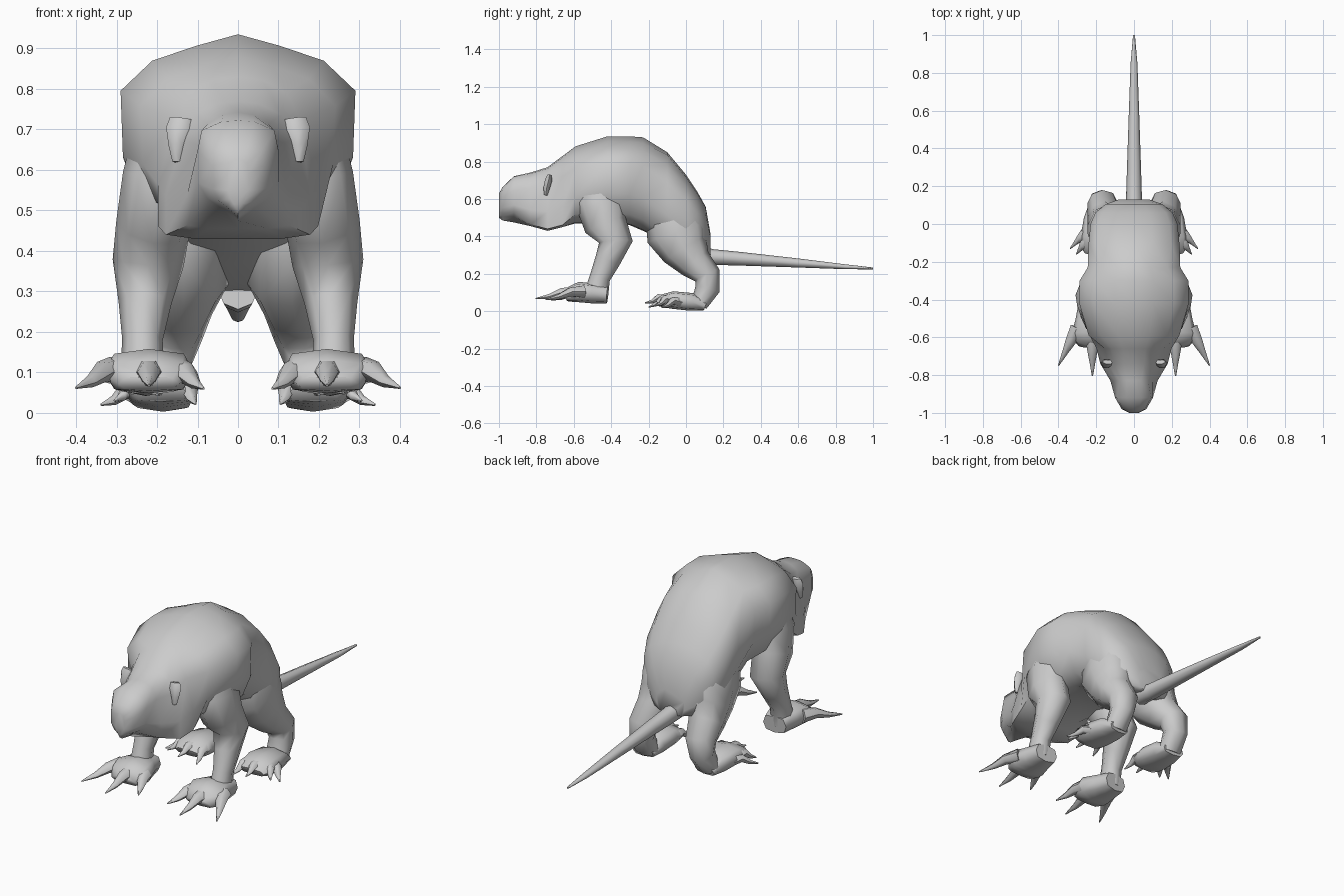
import bpy, bmesh, math
from mathutils import Vector


def loft(name, rings, mirror=False, angle=60):
    """Skin a list of equal-length closed rings, capping both ends."""
    bm = bmesh.new()
    loops = [[bm.verts.new(p) for p in r] for r in rings]
    n = len(loops[0])
    for a, b in zip(loops, loops[1:]):
        for i in range(n):
            j = (i + 1) % n
            bm.faces.new((a[i], a[j], b[j], b[i]))
    bm.faces.new(loops[0])
    bm.faces.new(loops[-1])
    bmesh.ops.recalc_face_normals(bm, faces=bm.faces)
    me = bpy.data.meshes.new(name)
    bm.to_mesh(me)
    bm.free()
    ob = bpy.data.objects.new(name, me)
    bpy.context.collection.objects.link(ob)
    if mirror:
        mod = ob.modifiers.new("Mirror", 'MIRROR')
        mod.use_axis = (True, False, False)
        mod.use_mirror_merge = False
    bpy.ops.object.select_all(action='DESELECT')
    ob.select_set(True)
    bpy.context.view_layer.objects.active = ob
    bpy.ops.object.shade_smooth_by_angle(angle=math.radians(angle))
    return ob


def tube(name, pts, n=8, power=1.0, mirror=True):
    """Limb along (x, y, z, half width, half depth) points."""
    P = [Vector(p[:3]) for p in pts]
    rings = []
    for i, p in enumerate(pts):
        t = (P[min(i + 1, len(P) - 1)] - P[max(i - 1, 0)]).normalized()
        side = Vector((1, 0, 0))
        side = (side - t * side.dot(t)).normalized()
        up = t.cross(side)
        ring = []
        for k in range(n):
            a = 2 * math.pi * k / n
            c, s = math.cos(a), math.sin(a)
            c = math.copysign(abs(c) ** power, c)
            s = math.copysign(abs(s) ** power, s)
            ring.append(P[i] + side * c * p[3] + up * s * p[4])
        rings.append(ring)
    return loft(name, rings, mirror)


# half cross-sections, bottom to top: (width fraction, height fraction)
SNOUT = [(0, 0), (.4, .12), (.75, .22), (1, .38), (1, .7), (.9, .9), (.4, .99), (0, 1)]
HEAD = [(0, 0), (.6, 0), (1, .03), (1, .3), (.78, .72), (.6, .9), (.3, .98), (0, 1)]
BODY = [(0, 0), (.5, .01), (.82, .12), (.98, .35), (1, .7), (.73, .86), (.35, .94), (0, 1)]
RUMP = [(0, 0), (.4, -.01), (.8, .05), (1, .3), (1, .66), (.82, .85), (.4, .97), (0, 1)]

# head and body in one skin: y, top z, bottom z, half width, section
stations = [
    (-1.0, .63, .50, .025, SNOUT), (-.98, .665, .485, .065, SNOUT),
    (-.92, .722, .475, .10, SNOUT), (-.83, .742, .455, .125, HEAD),
    (-.74, .77, .43, .178, HEAD), (-.66, .83, .45, .198, HEAD),
    (-.59, .882, .47, .24, BODY), (-.42, .935, .47, .29, BODY),
    (-.30, .935, .46, .288, BODY), (-.23, .93, .43, .245, BODY),
    (-.10, .85, .37, .24, RUMP), (0, .73, .32, .23, RUMP),
    (.06, .64, .30, .205, RUMP), (.105, .56, .29, .15, RUMP),
    (.13, .42, .29, .08, RUMP),
]
rings = []
for y, top, bot, hw, sec in stations:
    right = [(w * hw, y, bot + h * (top - bot)) for w, h in sec]
    rings.append(right + [(-x, yy, z) for x, yy, z in right[-2:0:-1]])
loft("body_and_head", rings)

# tail
tube("tail", [(0, .05, .305, .05, .05), (0, .14, .29, .042, .042),
              (0, .3, .28, .037, .036), (0, .6, .258, .027, .024),
              (0, .85, .238, .018, .013), (0, 1, .229, .005, .005)], mirror=False)

# ears: short rounded flaps standing off the head
tube("ear", [(.15, -.75, .62, .012, .01), (.15, -.745, .66, .022, .02),
             (.142, -.735, .70, .036, .022), (.138, -.73, .727, .03, .012)], n=6)

# front legs
tube("front_leg", [(.165, -.44, .74, .08, .08), (.18, -.455, .58, .105, .14),
                   (.21, -.43, .46, .092, .115), (.222, -.375, .37, .088, .09),
                   (.23, -.42, .27, .065, .068), (.236, -.46, .18, .05, .055),
                   (.236, -.48, .09, .055, .065)])
tube("front_paw", [(.23, -.42, .088, .065, .046), (.225, -.50, .095, .085, .053),
                   (.22, -.57, .103, .11, .055), (.22, -.61, .09, .105, .045),
                   (.22, -.645, .072, .075, .02)], power=.7)

# hind legs, thighs sunk into the rump
tube("hind_leg", [(.10, -.10, .68, .06, .05), (.125, -.08, .55, .10, .135),
                  (.135, -.05, .42, .11, .165), (.135, -.005, .33, .113, .13),
                  (.155, .05, .255, .092, .092), (.168, .115, .19, .08, .072),
                  (.178, .115, .12, .062, .066), (.18, .07, .035, .065, .045)])
tube("hind_foot", [(.18, .10, .028, .06, .024), (.185, .03, .05, .08, .048),
                   (.19, -.07, .06, .093, .047), (.19, -.125, .055, .09, .035),
                   (.19, -.155, .045, .07, .018)], power=.7)


# toes with claws: root, knuckle and tip of each
def toe(name, root, tip, w, lift):
    a, b = Vector(root), Vector(tip)
    mid = a.lerp(b, .35) + Vector((0, 0, lift))
    tube(name, [(*a, w, w), (*mid, w * .75, w * .7), (*a.lerp(b, .65), w * .42, w * .4),
                (*b, .003, .003)], n=6)


for i, (root, tip) in enumerate([
        ((.15, -.57, .10), (.085, -.72, .06)),
        ((.22, -.59, .10), (.22, -.805, .068)),
        ((.30, -.55, .105), (.40, -.75, .062))]):
    toe(f"front_toe_{i + 1}", root, tip, .038, .012)

for i, (root, tip) in enumerate([
        ((.13, -.10, .06), (.105, -.20, .022)),
        ((.19, -.11, .065), (.20, -.22, .045)),
        ((.25, -.09, .06), (.305, -.16, .03)),
        ((.25, -.04, .05), (.338, -.13, .02))]):
    toe(f"hind_toe_{i + 1}", root, tip, .03, .015)
